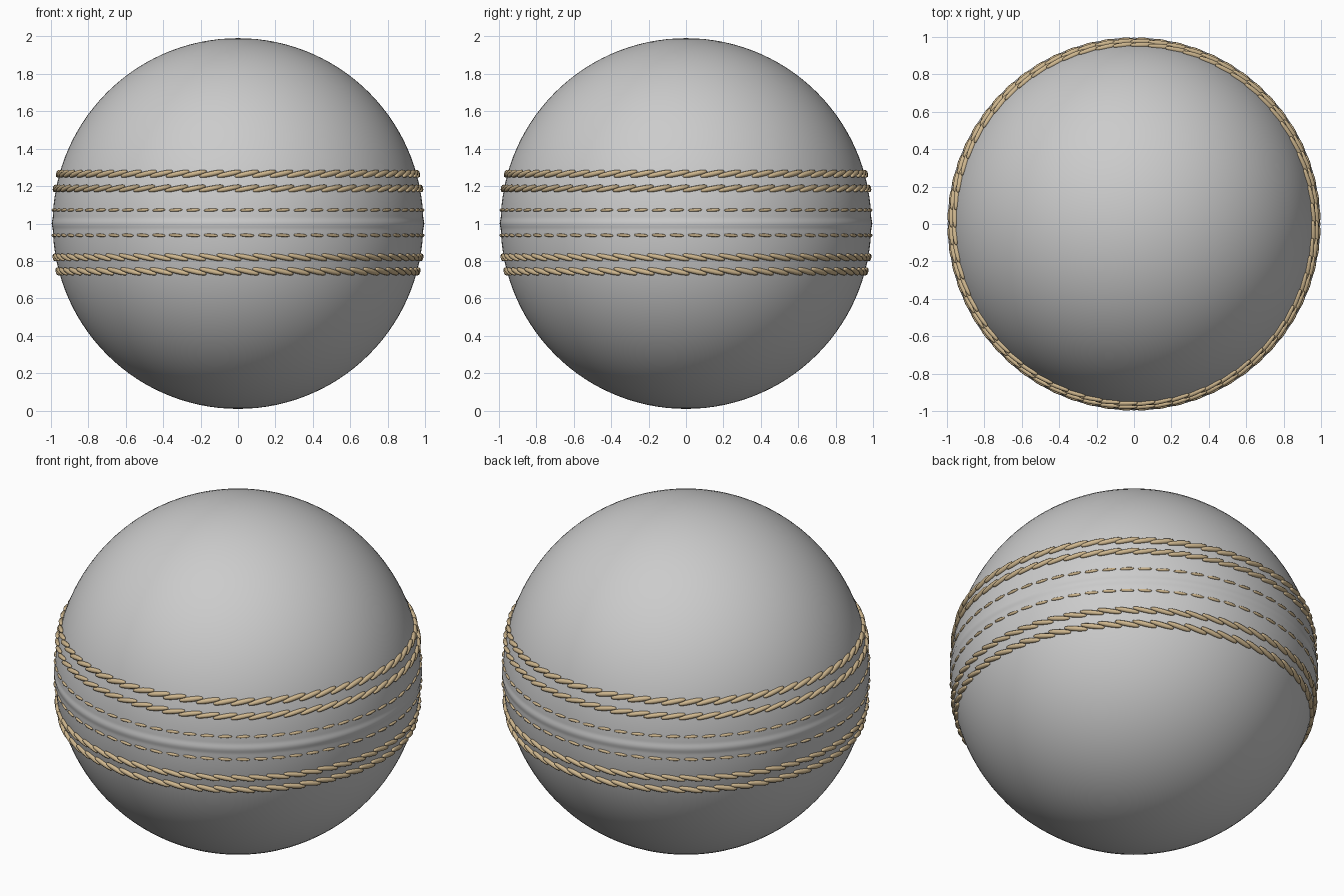
import bpy, bmesh, math
from mathutils import Matrix, Vector

if "Cube" in bpy.data.objects:
    bpy.data.objects.remove(bpy.data.objects["Cube"])

R, CZ = 0.991, 1.0


def material(name, rgb):
    m = bpy.data.materials.new(name)
    m.diffuse_color = (*rgb, 1)
    m.use_nodes = True
    m.node_tree.nodes["Principled BSDF"].inputs["Base Color"].default_value = m.diffuse_color
    return m


GREY = material("grey leather", (0.60, 0.60, 0.60))
TAN = material("tan thread", (0.62, 0.47, 0.27))


def finish(name, bm, mat):
    bmesh.ops.recalc_face_normals(bm, faces=bm.faces)
    for f in bm.faces:
        f.smooth = True
    me = bpy.data.meshes.new(name)
    bm.to_mesh(me)
    bm.free()
    me.materials.append(mat)
    ob = bpy.data.objects.new(name, me)
    bpy.context.collection.objects.link(ob)
    return ob


def lathe(bm, profile, n, mat=Matrix()):
    """Spin (radius, z) points about z; the end points are poles."""
    rings = []
    for r, z in profile[1:-1]:
        rings.append([bm.verts.new(mat @ Vector((r * math.cos(2 * math.pi * i / n),
                                                 r * math.sin(2 * math.pi * i / n), z)))
                      for i in range(n)])
    a, b = (bm.verts.new(mat @ Vector((0, 0, p[1]))) for p in (profile[0], profile[-1]))
    for i in range(n):
        j = (i + 1) % n
        bm.faces.new((a, rings[0][j], rings[0][i]))
        bm.faces.new((b, rings[-1][i], rings[-1][j]))
        for lo, hi in zip(rings, rings[1:]):
            bm.faces.new((lo[i], lo[j], hi[j], hi[i]))


# ball: sphere profile with a fine raised join round the equator
angles = sorted({round(-90 + 3 * k, 2) for k in range(61)} |
                {s * a for s in (-1, 1) for a in (0.4, 0.8, 1.2, 1.6, 2.0, 2.4)})
profile = []
for deg in angles:
    t = math.radians(deg)
    r = R + (0.005 * (1 + math.cos(math.pi * deg / 2)) / 2 if abs(deg) < 2 else 0)
    profile.append((r * math.cos(t), CZ + r * math.sin(t)))
bm = bmesh.new()
lathe(bm, profile, 128)
finish("ball", bm, GREY)


# one row of slanted thread stitches at height z
def stitch_row(name, z, count, length, thick, slant, lift):
    bm = bmesh.new()
    prof = []
    for k in range(9):
        a = -math.pi / 2 + math.pi * k / 8
        prof.append((thick * math.cos(a) ** 0.7, length / 2 * math.sin(a)))
    lat = math.asin((z - CZ) / R)
    for i in range(count):
        th = 2 * math.pi * (i + 0.5) / count
        out = Vector((math.cos(lat) * math.cos(th), math.cos(lat) * math.sin(th), math.sin(lat)))
        east = Vector((-math.sin(th), math.cos(th), 0))
        north = out.cross(east)
        along = east * math.cos(slant) + north * math.sin(slant)
        side = along.cross(out)
        m = Matrix((side, out, along)).transposed().to_4x4()
        m.translation = out * (R + lift) + Vector((0, 0, CZ))
        lathe(bm, prof, 8, m)
    finish(name, bm, TAN)


# three rows above the join and three below, with the slant mirrored
for tag, s, heights in (("upper", 1, (1.265, 1.187, 1.072)),
                        ("lower", -1, (0.745, 0.82, 0.937))):
    stitch_row(tag + "_outer_stitches", heights[0], 64, 0.135, 0.0145, s * math.radians(13), 0.004)
    stitch_row(tag + "_middle_stitches", heights[1], 64, 0.135, 0.0135, s * math.radians(12), 0.004)
    stitch_row(tag + "_inner_stitches", heights[2], 64, 0.075, 0.0085, s * math.radians(3), 0.0005)
